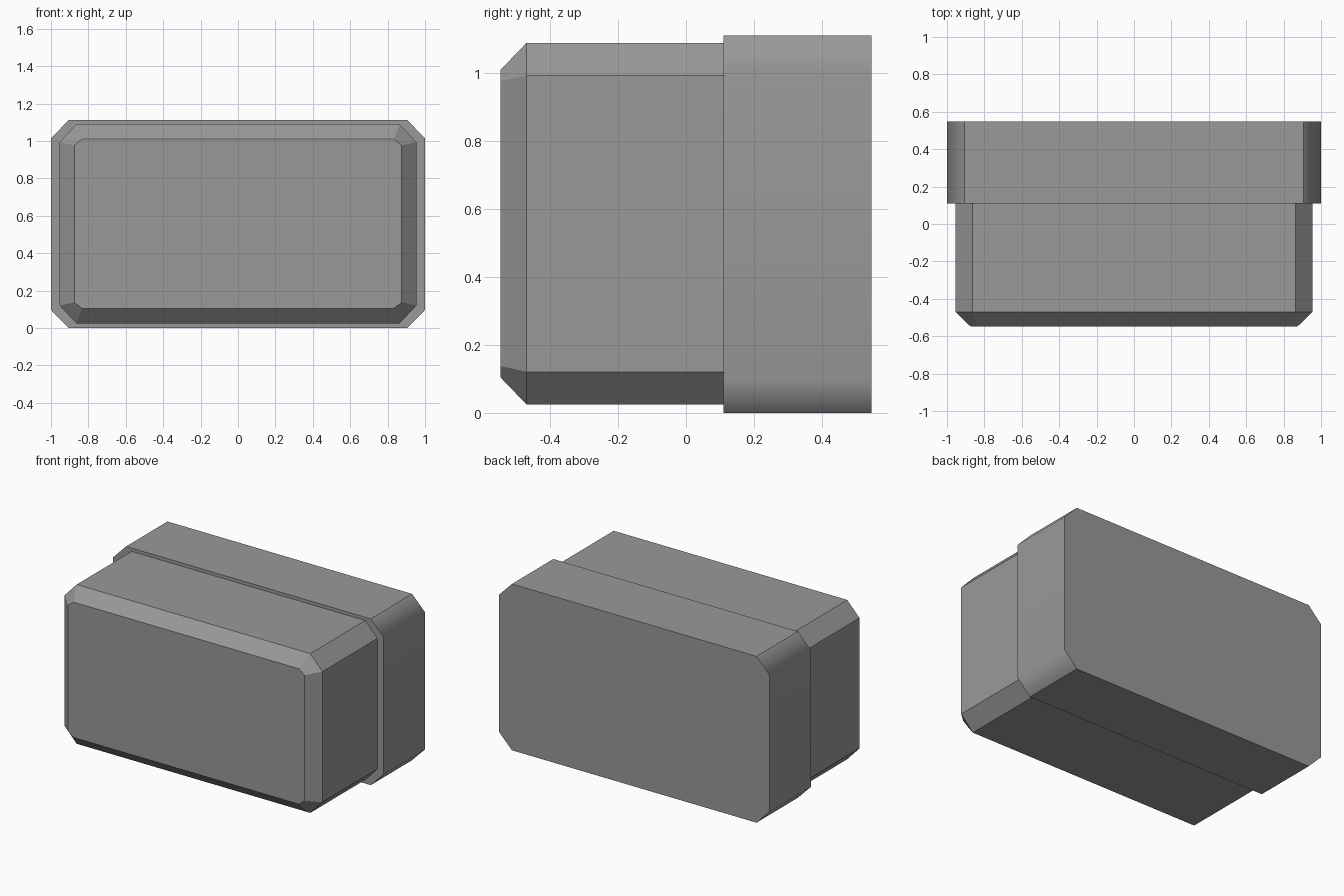
import bpy, bmesh

if "Cube" in bpy.data.objects:
    bpy.data.objects.remove(bpy.data.objects["Cube"])

# Dark grey shared by both parts
grey = bpy.data.materials.new("dark_grey")
grey.diffuse_color = (0.32, 0.32, 0.32, 1.0)
grey.use_nodes = True
grey.node_tree.nodes["Principled BSDF"].inputs["Base Color"].default_value = grey.diffuse_color


def octagon(hw, z0, z1, cx, cz):
    """Chamfered rectangle outline in the XZ plane."""
    return [(-hw + cx, z0), (hw - cx, z0), (hw, z0 + cz), (hw, z1 - cz),
            (hw - cx, z1), (-hw + cx, z1), (-hw, z1 - cz), (-hw, z0 + cz)]


def loft(name, sections, soft_sides=False):
    """Join outlines placed at successive y positions and cap both ends."""
    bm = bmesh.new()
    rings = [[bm.verts.new((x, y, z)) for x, z in pts] for y, pts in sections]
    for a, b in zip(rings, rings[1:]):
        for i in range(8):
            j = (i + 1) % 8
            bm.faces.new((a[i], a[j], b[j], b[i]))
    bm.faces.new(rings[0])
    bm.faces.new(rings[-1])
    bmesh.ops.recalc_face_normals(bm, faces=bm.faces)
    if soft_sides:
        # blend only the chamfers into the side walls
        for f in bm.faces:
            f.smooth = True
        for e in bm.edges:
            e.smooth = all(abs(f.normal.z) < 0.8 and abs(f.normal.y) < 0.5
                           for f in e.link_faces)
    mesh = bpy.data.meshes.new(name)
    bm.to_mesh(mesh)
    bm.free()
    mesh.materials.append(grey)
    obj = bpy.data.objects.new(name, mesh)
    bpy.context.collection.objects.link(obj)
    if soft_sides:
        mod = obj.modifiers.new("weighted_normals", 'WEIGHTED_NORMAL')
        mod.keep_sharp = True
    return obj


# Larger rear casing
rear = octagon(1.0, 0.0, 1.112, 0.095, 0.097)
loft("rear_casing", [(0.11, rear), (0.547, rear)], soft_sides=True)

# Narrower front block with a bevelled front rim
body = octagon(0.954, 0.025, 1.09, 0.09, 0.096)
face = octagon(0.875, 0.105, 1.01, 0.042, 0.033)
loft("front_block", [(-0.547, face), (-0.47, body), (0.12, body)])
